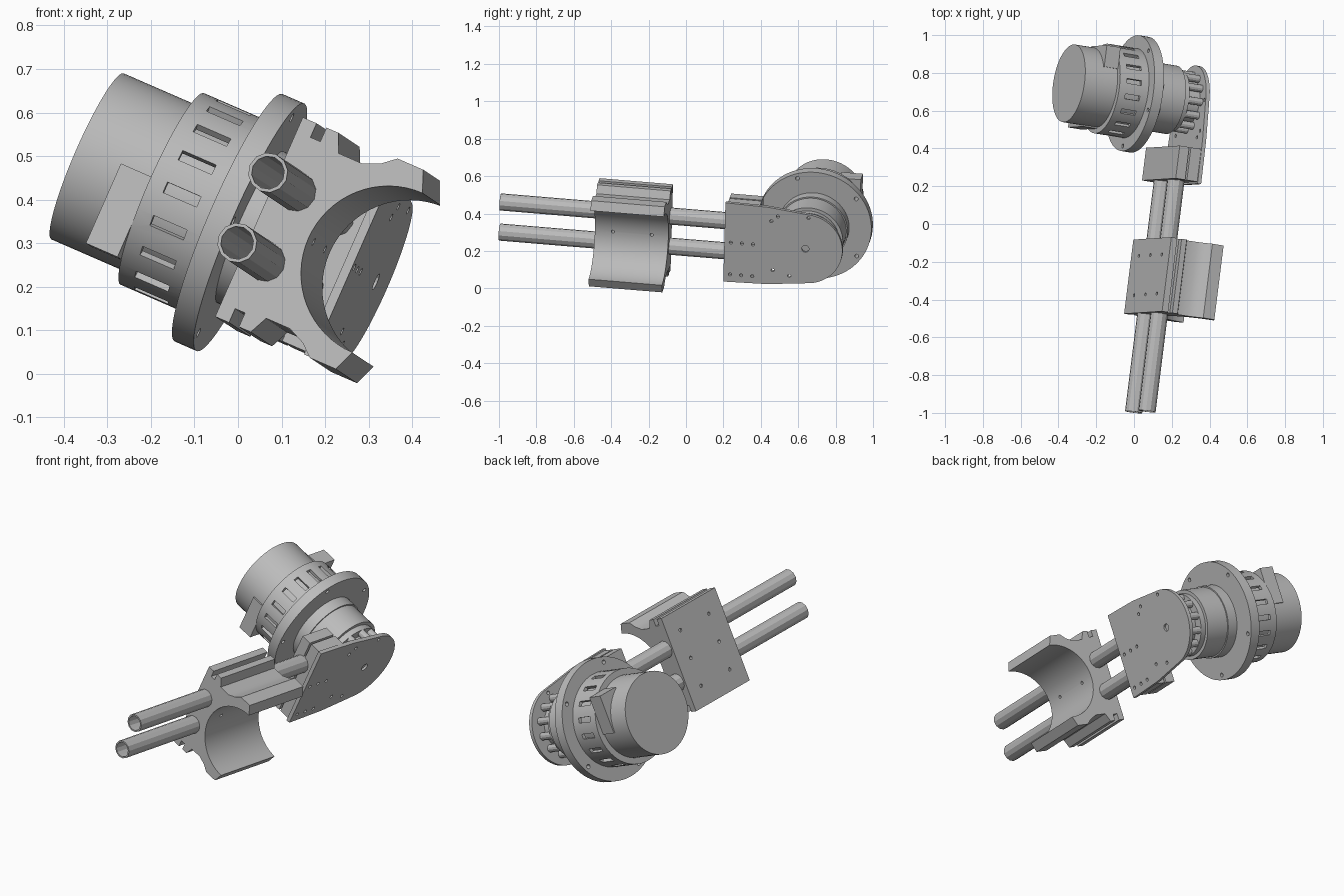
import bpy, bmesh, math
from mathutils import Matrix, Vector

cube = bpy.data.objects.get("Cube")
if cube:
    bpy.data.objects.remove(cube, do_unlink=True)

# Tilted frame of the whole arm: X = motor axis, Y = tube direction, Z = X x Y
Y = Vector((0.125, 1, -0.083)).normalized()
X = Vector((0.917, -0.148, -0.399))
X = (X - Y * X.dot(Y)).normalized()
FRAME = Matrix((X, Y, X.cross(Y))).transposed().to_4x4()
MT, MB = 0.653, 0.337          # motor axis position in Y and Z of the frame

grey = bpy.data.materials.new("machined grey")
grey.use_nodes = True
colour = (0.5, 0.5, 0.5, 1)
grey.diffuse_color = colour
grey.node_tree.nodes["Principled BSDF"].inputs["Base Color"].default_value = colour
parts = []


def finish(name, bm, part=True):
    bmesh.ops.remove_doubles(bm, verts=bm.verts, dist=1e-5)
    bmesh.ops.recalc_face_normals(bm, faces=bm.faces)
    mesh = bpy.data.meshes.new(name)
    bm.to_mesh(mesh)
    bm.free()
    mesh.materials.append(grey)
    ob = bpy.data.objects.new(name, mesh)
    bpy.context.collection.objects.link(ob)
    ob.matrix_world = FRAME
    if part:
        parts.append(ob)
    return ob


def add_box(bm, x, y, z, turn=Matrix()):
    mid = Vector([(p[0] + p[1]) / 2 for p in (x, y, z)])
    size = [p[1] - p[0] for p in (x, y, z)]
    bmesh.ops.create_cube(bm, size=1, matrix=turn @ Matrix.Translation(mid) @ Matrix.Diagonal((*size, 1)))


def add_rod(bm, r, x0, x1, y, z, segs=12):
    m = Matrix.Translation(((x0 + x1) / 2, y, z)) @ Matrix.Rotation(math.pi / 2, 4, 'Y')
    bmesh.ops.create_cone(bm, cap_ends=True, segments=segs, radius1=r, radius2=r, depth=x1 - x0, matrix=m)


def lathe(name, profile, segs=64, place=None):
    """Spin a closed (axial, radius) loop round X."""
    bm = bmesh.new()
    rings = []
    for i in range(segs):
        c, s = math.cos(math.tau * i / segs), math.sin(math.tau * i / segs)
        rings.append([bm.verts.new((x, r * c, r * s)) for x, r in profile])
    for i in range(segs):
        p, q = rings[i], rings[(i + 1) % segs]
        for j in range(len(profile)):
            k = (j + 1) % len(profile)
            if profile[j][1] or profile[k][1]:
                bm.faces.new((p[j], p[k], q[k], q[j]))
    bmesh.ops.transform(bm, verts=bm.verts, matrix=place or Matrix.Translation((0, MT, MB)))
    return finish(name, bm)


def extrude(name, points, move):
    bm = bmesh.new()
    face = bm.faces.new([bm.verts.new(p) for p in points])
    new = bmesh.ops.extrude_face_region(bm, geom=[face])["geom"]
    bmesh.ops.translate(bm, verts=[v for v in new if isinstance(v, bmesh.types.BMVert)], vec=move)
    return finish(name, bm)


def cut(ob, bm):
    cutter = finish("cutter", bm, False)
    cutter.hide_render = True
    mod = ob.modifiers.new("cut", 'BOOLEAN')
    mod.operation, mod.solver, mod.object = 'DIFFERENCE', 'EXACT', cutter
    bpy.context.view_layer.update()
    done = bpy.data.meshes.new_from_object(ob.evaluated_get(bpy.context.evaluated_depsgraph_get()))
    ob.modifiers.clear()
    ob.data = done
    bpy.data.objects.remove(cutter, do_unlink=True)


# Motor body, slotted drum, flange and gear housing
lathe("motor_body", [(-.619, 0), (-.619, .208), (-.43, .208), (-.43, .195), (-.25, .195), (-.25, 0)])
drum = lathe("slotted_drum", [(-.43, .19), (-.43, .24), (-.255, .24), (-.255, .222), (-.415, .222), (-.415, .19)])
bm = bmesh.new()
for i in range(18):
    turn = Matrix.Translation((0, MT, MB)) @ Matrix.Rotation(math.tau * i / 18, 4, 'X')
    add_box(bm, (-.39, -.305), (.21, .26), (-.013, .013), turn)
cut(drum, bm)

flange = lathe("motor_flange", [(-.262, 0), (-.262, .31), (-.207, .31), (-.207, 0)], 72)
bm = bmesh.new()
for i in range(5):
    ang = math.radians(38 + 72 * i)
    add_rod(bm, .011, -.3, -.18, MT + .283 * math.cos(ang), MB + .283 * math.sin(ang))
cut(flange, bm)

lathe("gear_housing", [(-.21, 0), (-.21, .19), (-.15, .19), (-.15, .183), (-.02, .183), (-.02, .165),
                       (.01, .165), (.01, .12), (.092, .12), (.092, 0)])
bm = bmesh.new()
for i in range(12):
    ang = math.tau * i / 12
    add_rod(bm, .02, 0, .092, MT + .145 * math.cos(ang), MB + .145 * math.sin(ang))
finish("housing_bolts", bm)

# Connector boxes on opposite sides of the motor
for side, label in ((-1, "front"), (1, "back")):
    bm = bmesh.new()
    add_box(bm, (-.51, -.43), sorted((MT + side * .1, MT + side * .215)),
            sorted((MB - side * .01, MB + side * .19)))
    finish(label + "_connector", bm)

# Side plate with a round end and drilled holes
outline = [(.215, -.23), (.45, -.224)]
outline += [(MT + .2 * math.cos(math.radians(d)), .2 * math.sin(math.radians(d))) for d in range(-80, 81, 5)]
outline += [(.45, .224), (.215, .23)]
plate = extrude("side_plate", [(.09, t, MB + b) for t, b in outline], (.021, 0, 0))
bm = bmesh.new()
holes = [(t, b) for t in (.25, .31, .37) for b in (-.185, 0)]
holes += [(.48, -.14), (.57, -.165), (.465, .145), (.5, .175), (.665, .18)]
for t, b in holes:
    add_rod(bm, .009, .07, .13, t, MB + b)
add_rod(bm, .02, .1, .13, MT, MB)
cut(plate, bm)

# Pair of hollow tubes
for label, off in (("lower", -.088), ("upper", .088)):
    place = Matrix.Translation((.025, 0, MB + off)) @ Matrix.Rotation(math.pi / 2, 4, 'Z')
    lathe(label + "_tube", [(-1.01, .038), (-1.01, .046), (.4, .046), (.4, .038)], 12, place)

# Split clamp joining the tubes to the plate
for label, x in (("inner", (-.035, .02)), ("outer", (.03, .09))):
    bm = bmesh.new()
    add_box(bm, x, (.225, .4), (MB - .222, MB + .222))
    finish(label + "_clamp", bm)

# Saddle: slab with end grooves, neck and two arms round a half-round cradle
half = [(-.03, .25), (.005, .25), (.005, .215), (.03, .215), (.03, .25), (.06, .25),
        (.08, .207), (.14, .207), (.18, .225), (.21, .25), (.275, .25)]
arc = [(.295 - .2 * math.sin(math.pi * i / 32), -.2 * math.cos(math.pi * i / 32)) for i in range(33)]
section = [(a, -b) for a, b in half] + arc + half[::-1]
saddle = extrude("tube_saddle", [(a, -.487, MB + b) for a, b in section], (0, .397, 0))
bm = bmesh.new()
for t in (-.39, -.18):
    for b in (-.15, 0, .15):
        add_rod(bm, .009, -.06, .2 if b == 0 else -.022, t, MB + b)
cut(saddle, bm)

# Smooth round surfaces, keep edges crisp
bpy.ops.object.select_all(action='DESELECT')
for ob in parts:
    ob.select_set(True)
bpy.context.view_layer.objects.active = parts[0]
bpy.ops.object.shade_smooth_by_angle(angle=math.radians(25))
